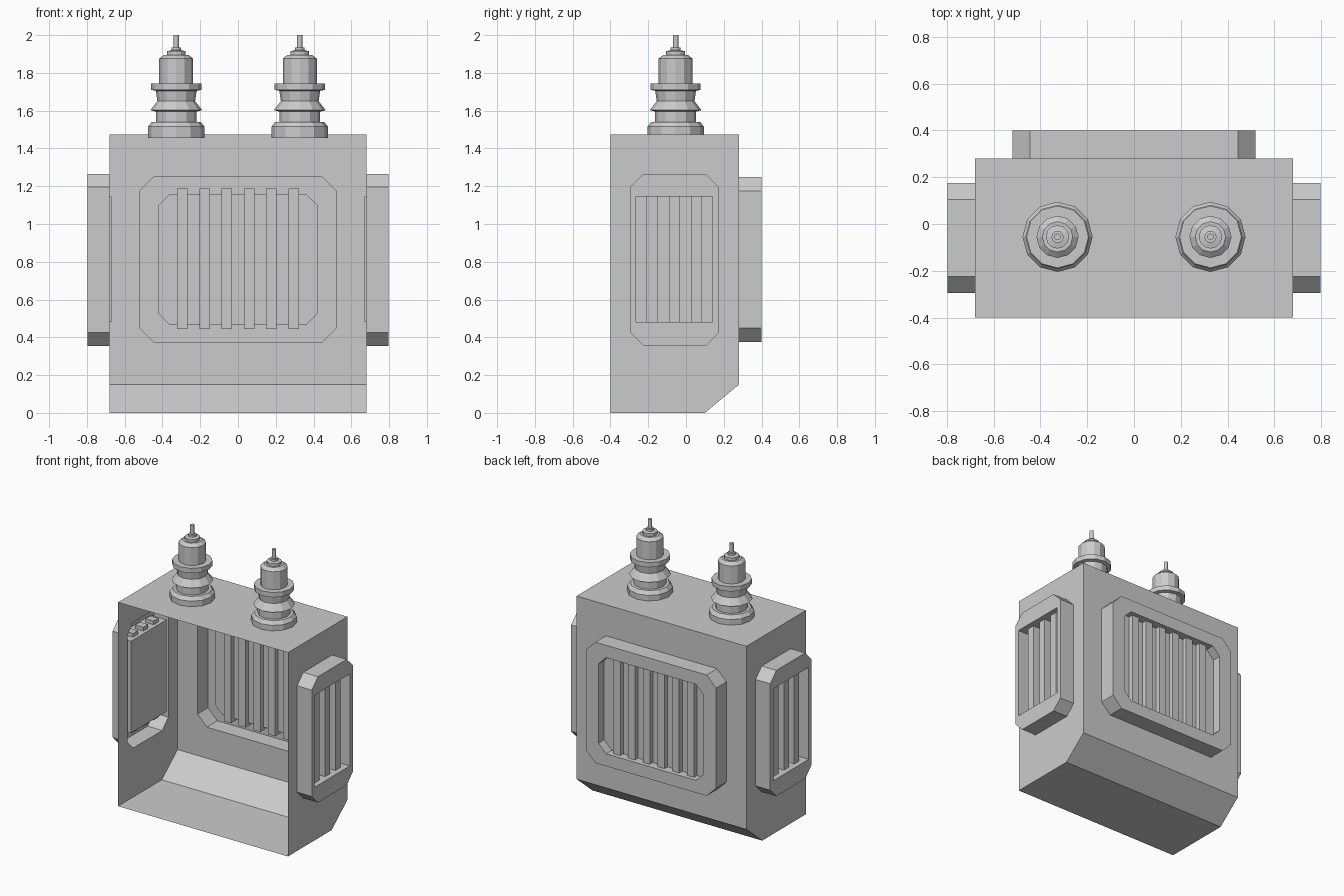
import bpy, bmesh, math

cube = bpy.data.objects.get("Cube")
if cube:
    bpy.data.objects.remove(cube, do_unlink=True)

grey = bpy.data.materials.new("light_grey_metal")
grey.use_nodes = True
colour = (0.6, 0.6, 0.6, 1)
grey.diffuse_color = colour
grey.node_tree.nodes["Principled BSDF"].inputs["Base Color"].default_value = colour

HALF_W, FRONT, BACK, TOP = 0.68, -0.4, 0.28, 1.475
SLOPE_Y, SLOPE_Z = 0.10, 0.15


def finish(name, bm):
    bmesh.ops.remove_doubles(bm, verts=bm.verts, dist=0.0005)
    bmesh.ops.recalc_face_normals(bm, faces=bm.faces)
    mesh = bpy.data.meshes.new(name)
    bm.to_mesh(mesh)
    bm.free()
    mesh.materials.append(grey)
    obj = bpy.data.objects.new(name, mesh)
    bpy.context.collection.objects.link(obj)
    return obj


def octagon(rect, c):
    """Corner-cut rectangle as eight (u, v) points."""
    u0, u1, v0, v1 = rect
    return [(u0 + c, v0), (u1 - c, v0), (u1, v0 + c), (u1, v1 - c),
            (u1 - c, v1), (u0 + c, v1), (u0, v1 - c), (u0, v0 + c)]


def ring(bm, place, points, w):
    return [bm.verts.new(place(u, v, w)) for u, v in points]


def bridge(bm, a, b):
    n = len(a)
    for i in range(n):
        j = (i + 1) % n
        bm.faces.new((a[i], a[j], b[j], b[i]))


def face(bm, points):
    bm.faces.new([bm.verts.new(p) for p in points])


# Maps from panel coordinates (across, up, outward) to the model
def on_back(u, v, w):
    return (u, w, v)


def on_left(u, v, w):
    return (w, u, v)


def on_right(u, v, w):
    return (-w, u, v)


# Vent settings: outer rect, cut, inner rect, cut, wall, rim, plate, slats
back_vent = dict(place=on_back, outer=(-0.52, 0.52, 0.375, 1.25), cut=0.075,
                 inner=(-0.42, 0.42, 0.465, 1.16), inner_cut=0.06,
                 wall=BACK, rim=0.40, plate=0.335, slats=6, middle=0.0,
                 slat_z=(0.443, 1.188), slat_w=(0.30, 0.37))
side_vent = dict(outer=(-0.295, 0.175, 0.355, 1.265), cut=0.07,
                 inner=(-0.265, 0.14, 0.48, 1.145), inner_cut=0.0,
                 wall=HALF_W, rim=0.797, plate=0.67, slats=3, middle=-0.062,
                 slat_z=(0.455, 1.172), slat_w=(0.695, 0.76))
vents = {"back": back_vent,
         "left": dict(side_vent, place=on_left),
         "right": dict(side_vent, place=on_right)}

# Thin shell housing, open at the front, with a hole behind every vent
bm = bmesh.new()
for vent in vents.values():
    u0, u1 = (-HALF_W, HALF_W) if vent["place"] is on_back else (FRONT, BACK)
    wall = octagon((u0, u1, SLOPE_Z, TOP), 0)
    bridge(bm, ring(bm, vent["place"], wall, vent["wall"]),
           ring(bm, vent["place"], octagon(vent["outer"], vent["cut"]), vent["wall"]))
for s in (-1, 1):
    x = s * HALF_W
    face(bm, [(x, FRONT, 0), (x, SLOPE_Y, 0), (x, BACK, SLOPE_Z), (x, FRONT, SLOPE_Z)])
for (ya, za), (yb, zb) in (((FRONT, TOP), (BACK, TOP)),
                           ((FRONT, 0), (SLOPE_Y, 0)),
                           ((SLOPE_Y, 0), (BACK, SLOPE_Z))):
    face(bm, [(-HALF_W, ya, za), (HALF_W, ya, za), (HALF_W, yb, zb), (-HALF_W, yb, zb)])
finish("housing", bm)


def build_vent(side, place, outer, cut, inner, inner_cut, wall, rim, plate,
               slats, middle, slat_z, slat_w):
    # Raised frame with a recessed back plate
    bm = bmesh.new()
    big, small = octagon(outer, cut), octagon(inner, inner_cut)
    loops = [ring(bm, place, big, wall), ring(bm, place, big, rim),
             ring(bm, place, small, rim), ring(bm, place, small, plate)]
    for a, b in zip(loops, loops[1:]):
        bridge(bm, a, b)
    bm.faces.new(loops[-1])
    finish(side + "_vent_frame", bm)

    # Upright slats
    bm = bmesh.new()
    for i in range(slats):
        u = middle + (i - (slats - 1) / 2) * 0.118
        bar = octagon((u - 0.028, u + 0.028, *slat_z), 0)[::2]
        a, b = (ring(bm, place, bar, w) for w in slat_w)
        bridge(bm, a, b)
        bm.faces.new(a)
        bm.faces.new(b)
    finish(side + "_vent_slats", bm)


for side, vent in vents.items():
    build_vent(side, **vent)

# Turned insulator on the lid: (radius, height) profile
PROFILE = [(0.15, 1.455), (0.15, 1.515), (0.13, 1.54), (0.108, 1.54),
           (0.108, 1.595), (0.137, 1.603), (0.10, 1.65), (0.108, 1.705),
           (0.133, 1.71), (0.133, 1.745), (0.09, 1.745), (0.09, 1.875),
           (0.065, 1.895), (0.05, 1.895), (0.05, 1.915), (0.026, 1.92),
           (0.026, 1.935), (0.014, 1.935), (0.014, 2.0)]
SIDES = 12


def build_insulator(name, x, y):
    bm = bmesh.new()
    loops = []
    for r, z in PROFILE:
        turn = [math.tau * i / SIDES for i in range(SIDES)]
        loops.append([bm.verts.new((x + r * math.cos(t), y + r * math.sin(t), z))
                      for t in turn])
    for a, b in zip(loops, loops[1:]):
        bridge(bm, a, b)
    bm.faces.new(loops[0])
    bm.faces.new(loops[-1])
    finish(name, bm)


for name, s in (("left_insulator", 1), ("right_insulator", -1)):
    build_insulator(name, s * 0.327, -0.055)
